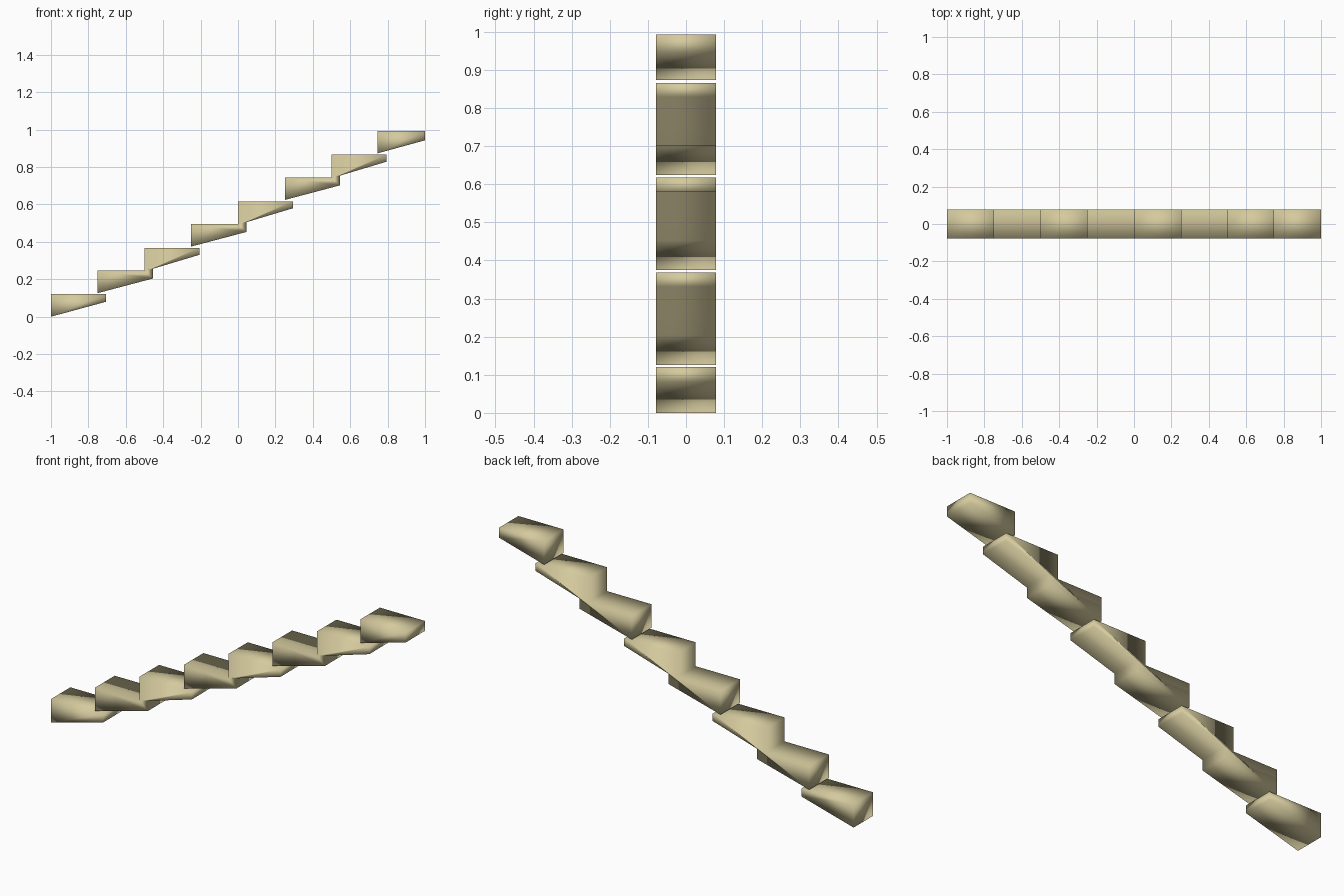
import bpy
import bmesh

HALF_DEPTH = 0.0785
RUN = 0.25

cube = bpy.data.objects.get("Cube")
if cube:
    bpy.data.objects.remove(cube, do_unlink=True)

# Pale sandstone for every part
stone = bpy.data.materials.new("pale_stone")
stone.use_nodes = True
colour = (0.66, 0.59, 0.34, 1)
stone.diffuse_color = colour
stone.node_tree.nodes["Principled BSDF"].inputs["Base Color"].default_value = colour


def extrude_profile(name, profile, x, z):
    """Extrude a side profile across the stair width, smooth all round."""
    bm = bmesh.new()
    front = [bm.verts.new((x + px, -HALF_DEPTH, z + pz)) for px, pz in profile]
    back = [bm.verts.new((x + px, HALF_DEPTH, z + pz)) for px, pz in profile]
    bm.faces.new(front)
    bm.faces.new(back[::-1])
    count = len(profile)
    for i in range(count):
        j = (i + 1) % count
        bm.faces.new((front[i], front[j], back[j], back[i]))
    bmesh.ops.recalc_face_normals(bm, faces=bm.faces[:])
    mesh = bpy.data.meshes.new(name)
    bm.to_mesh(mesh)
    bm.free()
    mesh.polygons.foreach_set("use_smooth", [True] * len(mesh.polygons))
    mesh.materials.append(stone)
    obj = bpy.data.objects.new(name, mesh)
    bpy.context.collection.objects.link(obj)


# Single wedge step at the foot
extrude_profile("bottom_step",
                [(0, 0), (0.295, 0.08), (0.295, 0.12), (0, 0.12)], -1, 0)

# Joined pairs of wedge steps
pair = [(0, 0), (0.295, 0.078), (0.295, 0.13), (0.545, 0.205),
        (0.545, 0.242), (RUN, 0.242), (RUN, 0.12), (0, 0.12)]
for k in range(3):
    extrude_profile(f"step_pair_{k + 1}", pair, -0.75 + 2 * RUN * k, 0.126 + 0.249 * k)

# Shorter wedge step at the head
extrude_profile("top_step",
                [(0, 0), (0.255, 0.07), (0.255, 0.12), (0, 0.12)], 0.745, 0.873)
